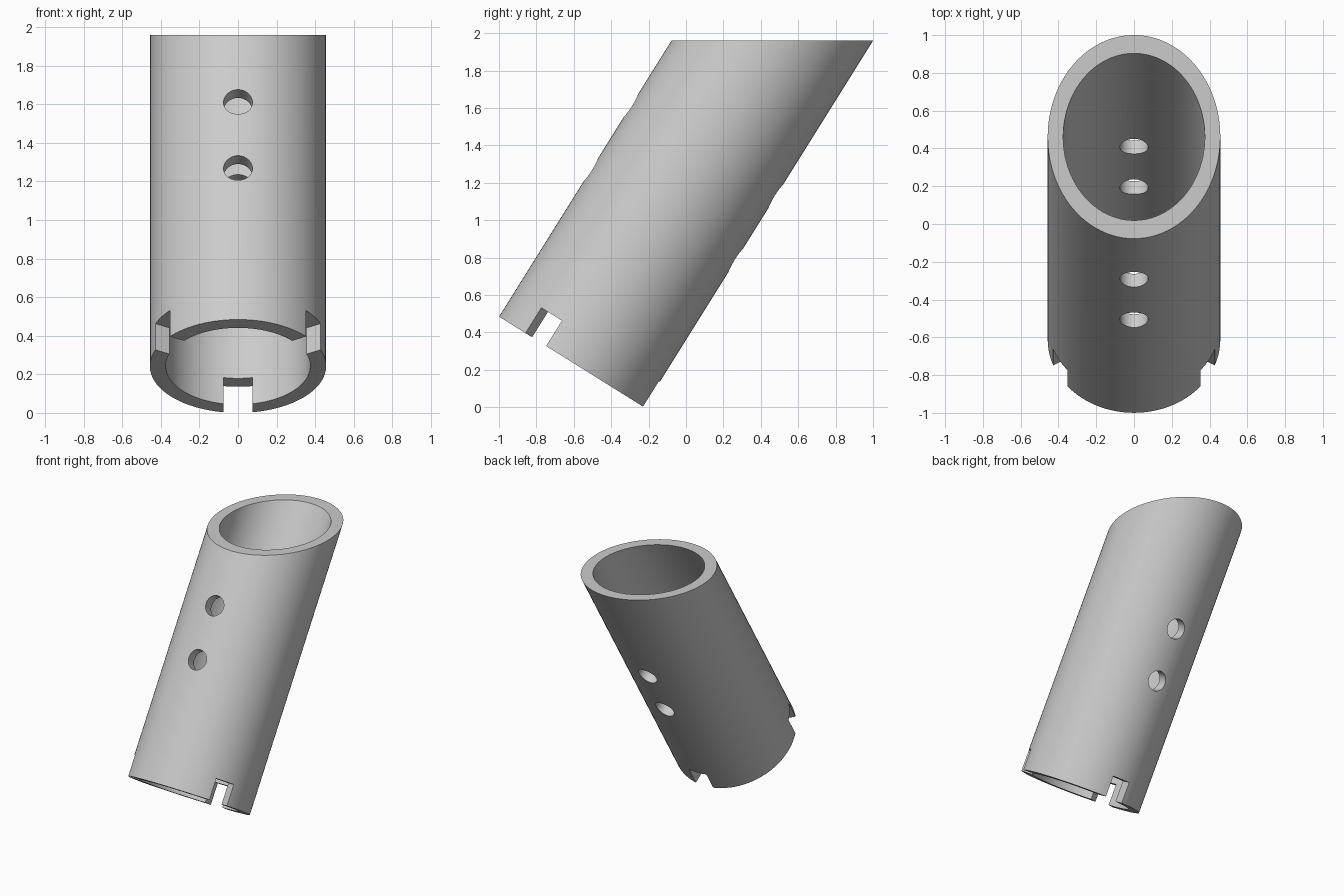
import bpy, bmesh
from math import radians, sin, cos, pi
from mathutils import Matrix, Vector

TILT = radians(32)
OUTER, INNER = 0.457, 0.375
TOP = 1.96
SEGMENTS = 96
BASE = Vector((0, -0.612, OUTER * sin(TILT)))
PLACE = Matrix.Translation(BASE) @ Matrix.Rotation(-TILT, 4, 'X')

cube = bpy.data.objects.get("Cube")
if cube:
    bpy.data.objects.remove(cube, do_unlink=True)

grey = bpy.data.materials.new("light grey")
grey.use_nodes = True
colour = (0.6, 0.6, 0.6, 1)
grey.diffuse_color = colour
grey.node_tree.nodes["Principled BSDF"].inputs["Base Color"].default_value = colour


def make_object(name, bm):
    bmesh.ops.recalc_face_normals(bm, faces=bm.faces[:])
    mesh = bpy.data.meshes.new(name)
    bm.to_mesh(mesh)
    bm.free()
    mesh.materials.append(grey)
    obj = bpy.data.objects.new(name, mesh)
    bpy.context.collection.objects.link(obj)
    obj.matrix_world = PLACE
    return obj


# Tube wall: square cut at the foot, level cut at the top
bm = bmesh.new()
rings = []
for radius, at_top in ((OUTER, False), (OUTER, True), (INNER, True), (INNER, False)):
    ring = []
    for i in range(SEGMENTS):
        a = 2 * pi * i / SEGMENTS
        x, y = radius * cos(a), radius * sin(a)
        z = (TOP - BASE.z + y * sin(TILT)) / cos(TILT) if at_top else 0
        ring.append(bm.verts.new((x, y, z)))
    rings.append(ring)
for k in range(4):
    a, b = rings[k], rings[(k + 1) % 4]
    for i in range(SEGMENTS):
        j = (i + 1) % SEGMENTS
        bm.faces.new((a[i], a[j], b[j], b[i]))
tube = make_object("slanted_tube", bm)

cutters = []

# Three square slots around the foot
for degrees in (90, 210, 330):
    bm = bmesh.new()
    matrix = (Matrix.Rotation(radians(degrees), 4, 'Z')
              @ Matrix.Translation((0.4, 0, 0.03))
              @ Matrix.Diagonal((0.4, 0.15, 0.26, 1)))
    bmesh.ops.create_cube(bm, size=1, matrix=matrix)
    cutters.append(make_object("slot_cutter", bm))

# Two pin holes bored straight through both walls
for height in (0.927, 1.331):
    bm = bmesh.new()
    matrix = Matrix.Translation((0, 0, height)) @ Matrix.Rotation(pi / 2, 4, 'X')
    bmesh.ops.create_cone(bm, cap_ends=True, segments=48, radius1=0.075,
                          radius2=0.075, depth=1.4, matrix=matrix)
    cutters.append(make_object("hole_cutter", bm))

bpy.ops.object.select_all(action='DESELECT')
bpy.context.view_layer.objects.active = tube
tube.select_set(True)
for cutter in cutters:
    cutter.hide_render = True
    cut = tube.modifiers.new("cut", 'BOOLEAN')
    cut.operation = 'DIFFERENCE'
    cut.solver = 'EXACT'
    cut.object = cutter
    bpy.ops.object.modifier_apply(modifier=cut.name)
for cutter in cutters:
    bpy.data.objects.remove(cutter, do_unlink=True)

bpy.ops.object.shade_smooth_by_angle(angle=radians(30))
